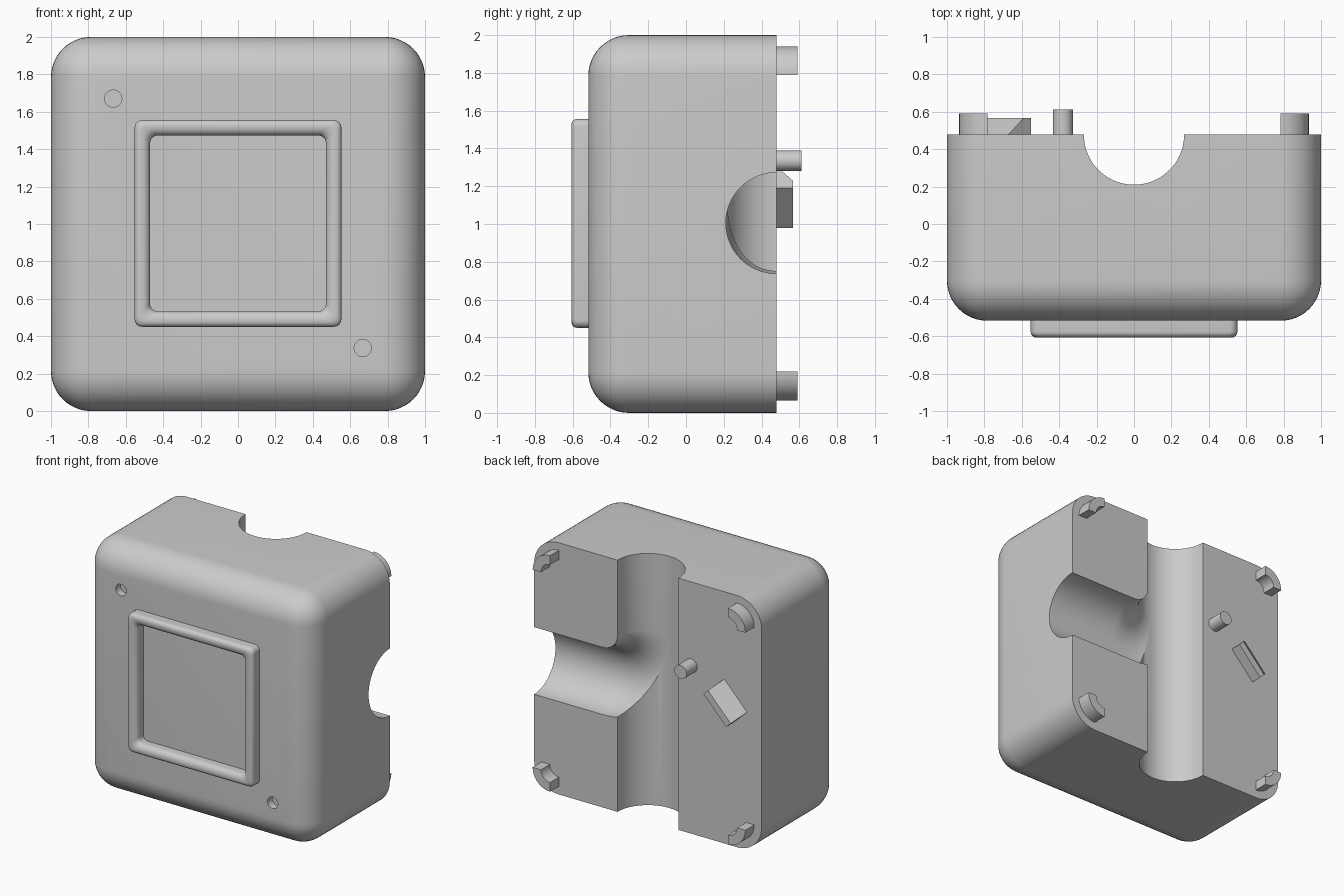
import bpy, bmesh
from math import sin, cos, pi, radians
from mathutils import Vector, Matrix

cube = bpy.data.objects.get("Cube")
if cube:
    bpy.data.objects.remove(cube)

FRONT, BACK = -0.517, 0.478
ROUND = 0.215

grey = bpy.data.materials.new("plain grey")
grey.use_nodes = True
colour = (0.6, 0.6, 0.6, 1)
grey.diffuse_color = colour
grey.node_tree.nodes["Principled BSDF"].inputs["Base Color"].default_value = colour


def finish(bm, name):
    """Turn a bmesh into a grey object."""
    bmesh.ops.recalc_face_normals(bm, faces=bm.faces)
    mesh = bpy.data.meshes.new(name)
    bm.to_mesh(mesh)
    bm.free()
    mesh.materials.append(grey)
    obj = bpy.data.objects.new(name, mesh)
    bpy.context.collection.objects.link(obj)
    return obj


def smooth(obj):
    bpy.ops.object.select_all(action='DESELECT')
    obj.select_set(True)
    bpy.context.view_layer.objects.active = obj
    bpy.ops.object.shade_smooth_by_angle(angle=radians(30))


def bridge(bm, rings, closed):
    """Skin a list of equally long point rings; cap the ends if open."""
    loops = [[bm.verts.new(p) for p in ring] for ring in rings]
    pairs = list(zip(loops, loops[1:]))
    if closed:
        pairs.append((loops[-1], loops[0]))
    else:
        bm.faces.new(loops[0])
        bm.faces.new(loops[-1])
    for a, b in pairs:
        for i in range(len(a)):
            j = (i + 1) % len(a)
            bm.faces.new((a[i], a[j], b[j], b[i]))


def prism(name, outline, y0, y1):
    """Extrude an (x, z) outline along y."""
    bm = bmesh.new()
    bridge(bm, [[(x, y, z) for x, z in outline] for y in (y0, y1)], False)
    return finish(bm, name)


def circle(cx, cz, r, n=32):
    return [(cx + r * cos(2 * pi * i / n), cz + r * sin(2 * pi * i / n)) for i in range(n)]


def arc(cx, cz, r, start, end, n=10):
    return [(cx + r * cos(radians(start + (end - start) * i / n)),
             cz + r * sin(radians(start + (end - start) * i / n))) for i in range(n + 1)]


def cut(obj, cutter):
    cutter.hide_render = True
    mod = obj.modifiers.new("cut", 'BOOLEAN')
    mod.operation = 'DIFFERENCE'
    mod.solver = 'EXACT'
    mod.object = cutter
    bpy.context.view_layer.objects.active = obj
    bpy.ops.object.modifier_apply(modifier=mod.name)
    bpy.data.objects.remove(cutter)


# Body: block rounded everywhere except around the flat back
bm = bmesh.new()
bmesh.ops.create_cube(bm, size=1, matrix=Matrix.Translation((0, (FRONT + BACK) / 2, 1))
                      @ Matrix.Diagonal((2, BACK - FRONT, 2, 1)))
edges = [e for e in bm.edges if any(v.co.y < 0 for v in e.verts)]
bmesh.ops.bevel(bm, geom=edges, offset=ROUND, segments=12, profile=0.5, affect='EDGES')
body = finish(bm, "body")

# Vertical channel cutter
bm = bmesh.new()
PIPE = 0.268
bridge(bm, [[(x, BACK + y, z) for x, y in circle(0, 0, PIPE, 80)] for z in (-0.1, 2.1)], False)
cut(body, finish(bm, "vertical_channel_cutter"))

# Side channel cutter: straight pipe that bends upwards into the vertical one
BEND, MID = 0.4, 1.005
path = [((1.1, MID), 0)]
path += [((BEND - BEND * sin(a), MID + BEND - BEND * cos(a)), a)
         for a in [pi / 2 * i / 20 for i in range(21)]]
path.append(((0, MID + BEND + 0.1), pi / 2))
rings = []
for (px, pz), a in path:
    side = Vector((sin(a), 0, cos(a)))
    rings.append([Vector((px, BACK, pz)) + side * u + Vector((0, v, 0))
                  for u, v in circle(0, 0, PIPE - 0.001, 80)])
bm = bmesh.new()
bridge(bm, rings, False)
cut(body, finish(bm, "side_channel_cutter"))

# Two shallow round holes in the front
for x, z in ((-0.667, 1.67), (0.667, 0.337)):
    cut(body, prism("hole_cutter", circle(x, z, 0.046), FRONT - 0.1, FRONT + 0.06))
smooth(body)


# Raised square frame on the front
def rounded_square(h, y, r=0.04):
    points = []
    for k, (sx, sz) in enumerate(((1, 1), (-1, 1), (-1, -1), (1, -1))):
        points += arc(sx * (h - r), 1.003 + sz * (h - r), r, 90 * k, 90 * k + 90, 6)
    return [(x, y, z) for x, z in points]


OUT, IN, TOP = 0.5525, 0.47, -0.607
profile = [(OUT, FRONT + 0.01)]
profile += arc(OUT - 0.03, TOP + 0.03, 0.03, 0, -90, 6)
profile += arc(IN + 0.045, TOP + 0.045, 0.045, -90, -180, 6)
profile.append((IN, FRONT + 0.01))
bm = bmesh.new()
bridge(bm, [rounded_square(h, y) for h, y in profile], True)
smooth(finish(bm, "front_frame"))

# Quarter-ring tabs at the back corners
for k, (sx, sz) in enumerate(((1, 1), (-1, 1), (-1, -1), (1, -1))):
    cx, cz, a = sx * 0.782, 1.003 + sz * 0.785, 90 * k
    outline = arc(cx, cz, 0.153, a, a + 90) + arc(cx, cz, 0.08, a + 90, a)
    smooth(prism("corner_tab", outline, BACK - 0.01, 0.59))

# Locating pin
smooth(prism("locating_pin", circle(-0.38, 1.335, 0.054), BACK - 0.01, 0.612))

# Slanted wedge: flat crest along one long side, sloping off to the other
across = Vector((-0.72, 0, 0.69))
section = ((0, BACK - 0.005), (0, 0.567), (0.055, 0.567), (0.175, BACK - 0.005))
bm = bmesh.new()
bridge(bm, [[Vector((x, y, z)) + across * w for w, y in section]
            for x, z in ((-0.55, 1.19), (-0.75, 0.98))], False)
finish(bm, "slanted_wedge")
